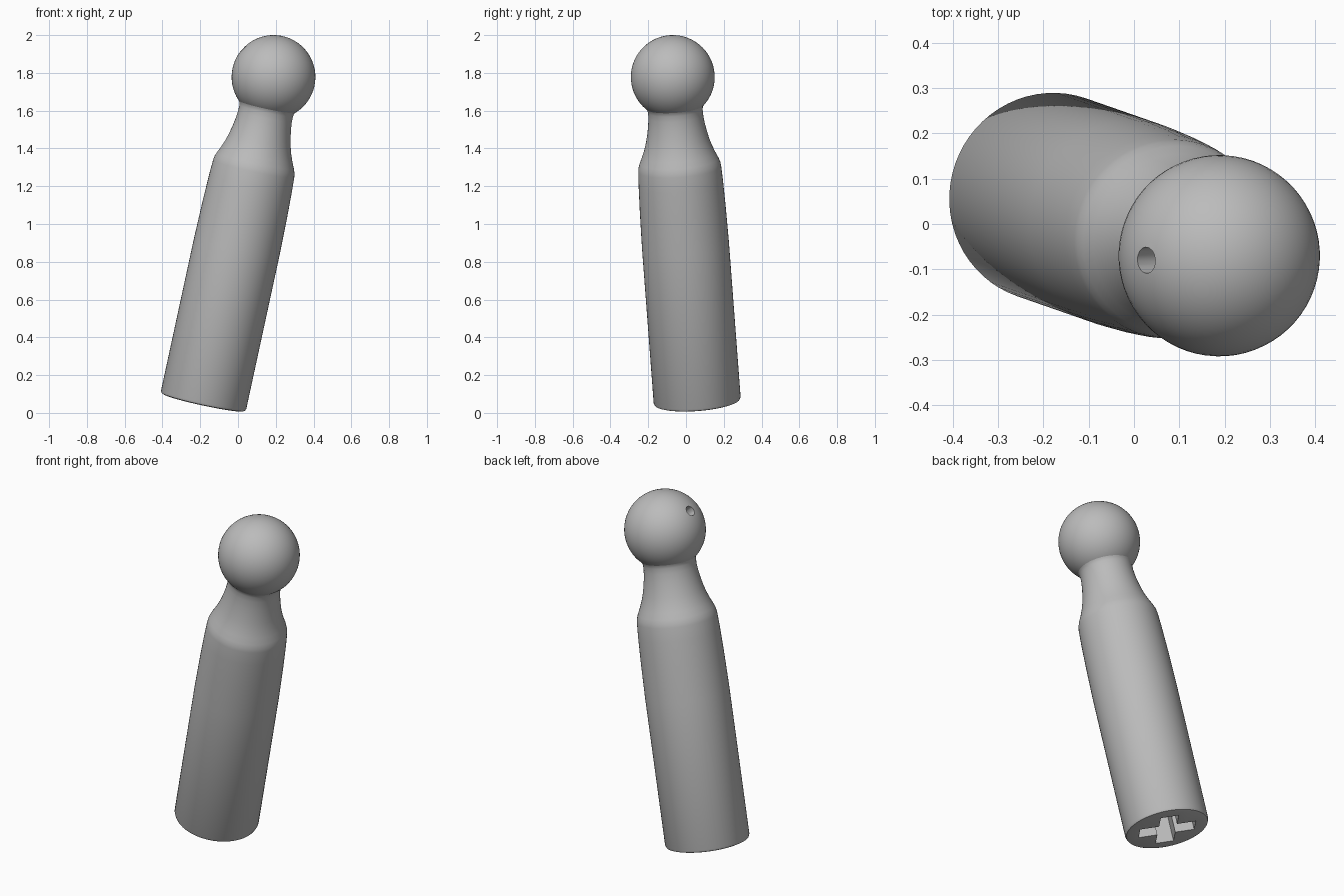
import bpy, bmesh, math
from mathutils import Matrix, Vector

cube = bpy.data.objects.get("Cube")
if cube:
    bpy.data.objects.remove(cube, do_unlink=True)

grey = bpy.data.materials.new("plain_grey")
grey.use_nodes = True
colour = (0.5, 0.5, 0.5, 1)
grey.diffuse_color = colour
grey.node_tree.nodes["Principled BSDF"].inputs["Base Color"].default_value = colour

# The whole figure leans along one axis from the base to the head
base = Vector((-0.185, 0.06, 0.055))
head_centre = Vector((0.188, -0.07, 1.778))
axis = head_centre - base


def frame(origin, direction):
    """Matrix whose local z points along direction."""
    return Matrix.Translation(origin) @ direction.to_track_quat("Z", "Y").to_matrix().to_4x4()


def make_object(name, bm, matrix):
    bmesh.ops.recalc_face_normals(bm, faces=bm.faces)
    bm.transform(matrix)
    mesh = bpy.data.meshes.new(name)
    bm.to_mesh(mesh)
    bm.free()
    mesh.materials.append(grey)
    obj = bpy.data.objects.new(name, mesh)
    bpy.context.collection.objects.link(obj)
    return obj


def lathe(name, profile, matrix, sides=64):
    """Spin a closed (radius, height) profile round local z."""
    bm = bmesh.new()
    verts = [bm.verts.new((r, 0, h)) for r, h in profile]
    edges = [bm.edges.new(pair) for pair in zip(verts, verts[1:])]
    bmesh.ops.spin(bm, geom=verts + edges, cent=(0, 0, 0), axis=(0, 0, 1),
                   angle=math.tau, steps=sides, use_duplicate=False)
    bmesh.ops.remove_doubles(bm, verts=bm.verts, dist=0.0005)
    return make_object(name, bm, matrix)


def cut(obj, cutter):
    """Subtract the cutter and remove it."""
    cutter.hide_render = True
    mod = obj.modifiers.new("recess", "BOOLEAN")
    mod.operation = "DIFFERENCE"
    mod.solver = "EXACT"
    mod.object = cutter
    select(obj)
    bpy.ops.object.modifier_apply(modifier=mod.name)
    bpy.data.objects.remove(cutter, do_unlink=True)


def select(obj):
    bpy.ops.object.select_all(action="DESELECT")
    obj.select_set(True)
    bpy.context.view_layer.objects.active = obj


# Body: straight peg, rounded shoulder and a concave neck
body_profile = [(0, 0), (0.215, 0), (0.226, 0.004), (0.231, 0.016), (0.231, 0.85),
                (0.228, 1.05), (0.224, 1.19), (0.22, 1.27), (0.217, 1.29),
                (0.209, 1.313), (0.194, 1.346), (0.179, 1.385), (0.167, 1.425),
                (0.157, 1.47), (0.15, 1.51), (0.145, 1.555), (0.145, 1.585),
                (0.148, 1.6), (0.155, 1.612), (0, 1.64)]
body = lathe("body", body_profile, frame(base, axis))

# Cross-shaped recess in the underside
arm, half, depth = 0.155, 0.05, 0.2
bm = bmesh.new()
corners = []
for quarter in range(4):
    turn = Matrix.Rotation(math.radians(90 * quarter), 4, "Z")
    for point in ((half, half), (arm, half), (arm, -half)):
        corners.append(turn.inverted() @ Vector((*point, -0.05)))
face = bm.faces.new([bm.verts.new(c) for c in corners])
top = bmesh.ops.extrude_face_region(bm, geom=[face])
bmesh.ops.translate(bm, vec=(0, 0, depth + 0.05),
                    verts=[g for g in top["geom"] if isinstance(g, bmesh.types.BMVert)])
upright = Vector((0, 0, 1)).rotation_difference(axis).to_matrix().to_4x4()
cross = make_object("cross_cutter", bm, Matrix.Translation(base) @ upright
                    @ Matrix.Rotation(math.radians(-35), 4, "Z"))
cut(body, cross)

# Head: ball with a small blind hole on one side
bm = bmesh.new()
bmesh.ops.create_uvsphere(bm, u_segments=64, v_segments=32, radius=0.222)
head = make_object("head", bm, frame(head_centre, axis))

hole_direction = Vector((-0.73, -0.045, 0.68))
bm = bmesh.new()
bmesh.ops.create_cone(bm, cap_ends=True, segments=16, radius1=0.029, radius2=0.029, depth=0.2)
cut(head, make_object("hole_cutter", bm,
                      frame(head_centre + hole_direction * 0.2, hole_direction)))

for obj in (body, head):
    select(obj)
    bpy.ops.object.shade_smooth_by_angle(angle=math.radians(35))
